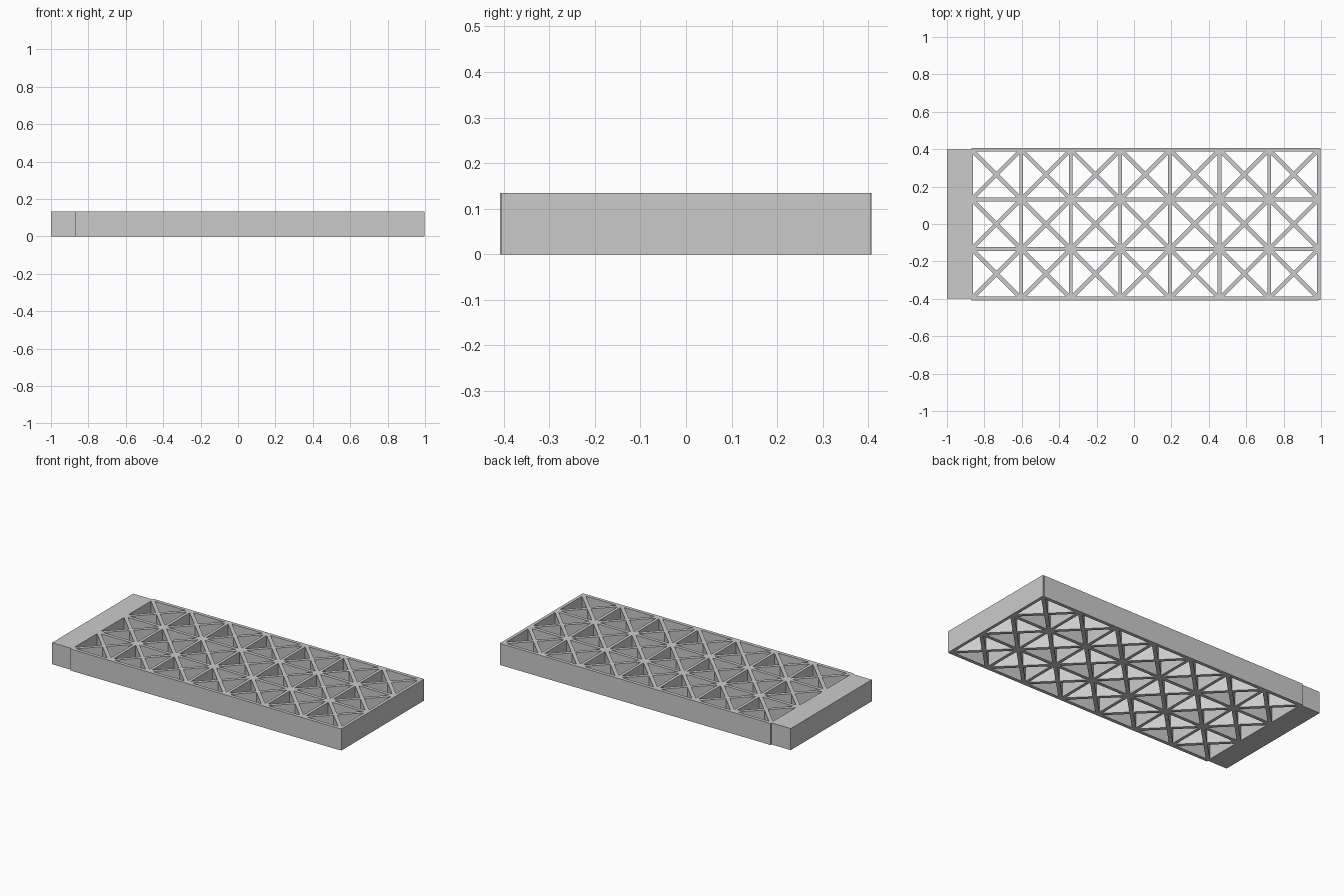
import bpy
import math

cube = bpy.data.objects.get("Cube")
if cube:
    bpy.data.objects.remove(cube, do_unlink=True)

HEIGHT = 0.134
COLS, ROWS = 7, 3
PITCH = 0.265
X0, Y0 = -0.868, -0.398

grey = bpy.data.materials.new("plain grey")
grey.use_nodes = True
grey.diffuse_color = (0.6, 0.6, 0.6, 1)
grey.node_tree.nodes["Principled BSDF"].inputs["Base Color"].default_value = (0.6, 0.6, 0.6, 1)


def node(i, j):
    return X0 + i * PITCH, Y0 + j * PITCH


def wall(name, start, end, width):
    """Full-height upright wall along the line from start to end."""
    dx, dy = end[0] - start[0], end[1] - start[1]
    centre = ((start[0] + end[0]) / 2, (start[1] + end[1]) / 2, HEIGHT / 2)
    bpy.ops.mesh.primitive_cube_add(size=1, location=centre, rotation=(0, 0, math.atan2(dy, dx)))
    ob = bpy.context.object
    ob.name = name
    ob.scale = (math.hypot(dx, dy), width, HEIGHT)
    ob.data.materials.append(grey)
    return ob


# Solid block at the end
wall("end_block", (-1, 0), (-0.862, 0), 0.797)

# Long walls, including the two outer sides
for j in range(ROWS + 1):
    wall("long_wall", node(0, j), node(COLS, j), 0.021)

# Cross walls; the last one closes the end
for i in range(1, COLS + 1):
    x, y = node(i, 0)
    reach = -Y0 + 0.008
    wall("cross_wall", (x, -reach), (x, reach), 0.019)

# Crossed diagonal braces in every cell
for i in range(COLS):
    for j in range(ROWS):
        wall("rising_brace", node(i, j), node(i + 1, j + 1), 0.022)
        wall("falling_brace", node(i, j + 1), node(i + 1, j), 0.022)
